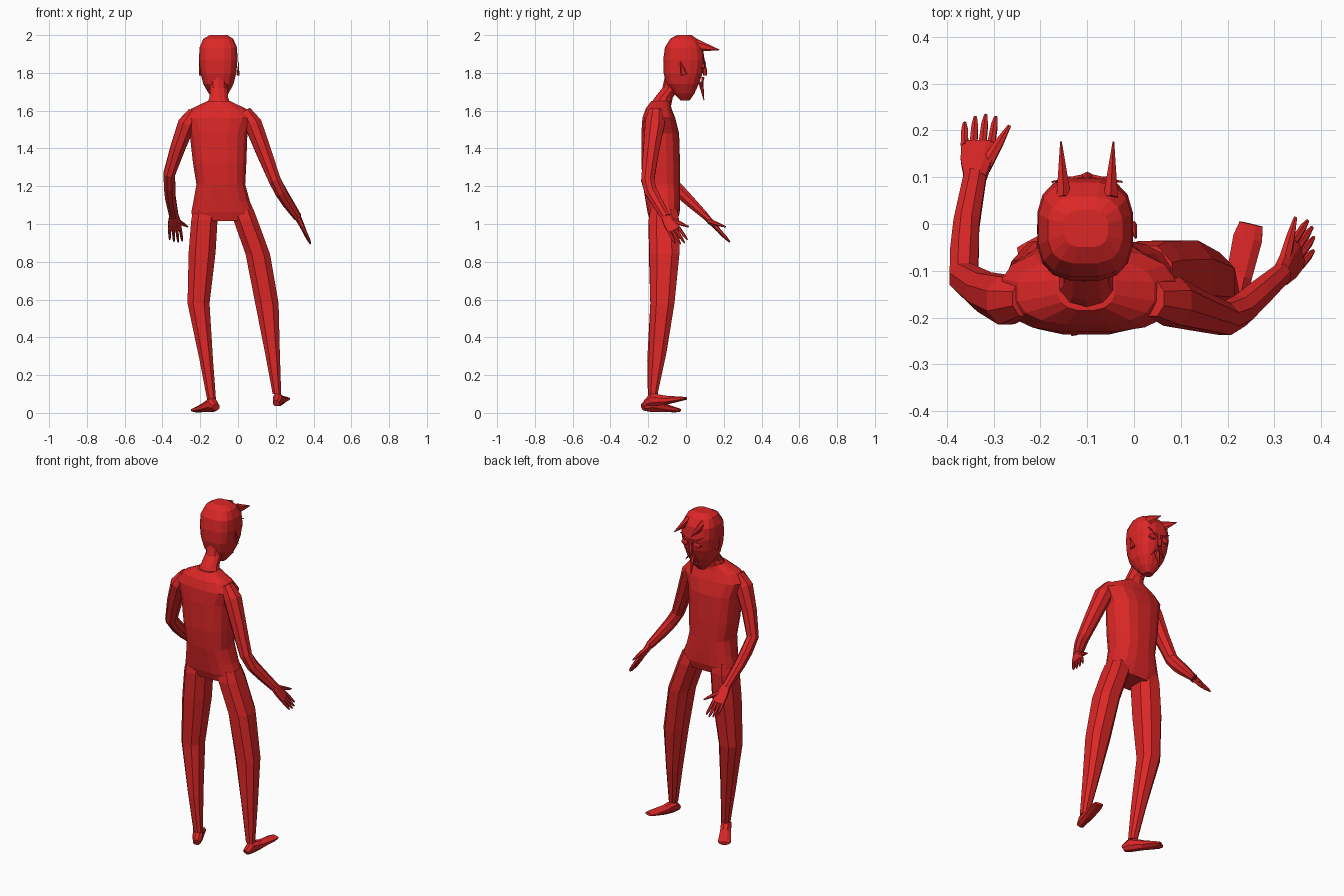
import bpy, bmesh, math
from mathutils import Vector as V

red = bpy.data.materials.new("devil red")
red.diffuse_color = (0.72, 0.02, 0.02, 1)
X, Y, Z = V((1, 0, 0)), V((0, 1, 0)), V((0, 0, 1))


def loft(name, secs, n=8, u=X, t=None, e=1.0):
    """Skin elliptical rings (point, half width along u, half depth); t fixes the ring normal."""
    bm = bmesh.new()
    pts = [V(s[0]) for s in secs]
    rings = []
    for i, (p, (_, a, b)) in enumerate(zip(pts, secs)):
        d = t or (pts[min(i + 1, len(pts) - 1)] - pts[max(i - 1, 0)]).normalized()
        uu = (u - d * u.dot(d)).normalized()
        vv = d.cross(uu)
        ring = []
        for k in range(n):
            g = 2 * math.pi * (k + 0.5) / n
            c, s = math.cos(g), math.sin(g)
            c = math.copysign(abs(c) ** e, c)
            s = math.copysign(abs(s) ** e, s)
            ring.append(bm.verts.new(p + uu * a * c + vv * b * s))
        rings.append(ring)
    for r, q in zip(rings, rings[1:]):
        for k in range(n):
            bm.faces.new((r[k], r[(k + 1) % n], q[(k + 1) % n], q[k]))
    bm.faces.new(rings[0][::-1])
    bm.faces.new(rings[-1])
    bmesh.ops.recalc_face_normals(bm, faces=bm.faces)
    me = bpy.data.meshes.new(name)
    bm.to_mesh(me)
    bm.free()
    me.materials.append(red)
    ob = bpy.data.objects.new(name, me)
    bpy.context.collection.objects.link(ob)
    return ob


def stack(name, rows, n, e):
    """Horizontal sections given as z, x0, x1, y0, y1."""
    loft(name, [(((a + b) / 2, (c + d) / 2, z), (b - a) / 2, (d - c) / 2)
                for z, a, b, c, d in rows], n, X, Z, e)


def spike(name, a, b, w, h, n=6, u=X):
    loft(name, [(a, w, h), (b, 0.002, 0.002)], n, u)


# torso
stack("torso", [
    (1.65, -.165, -.04, -.185, -.085), (1.61, -.25, .045, -.215, -.075),
    (1.56, -.285, .09, -.232, -.055), (1.48, -.258, .052, -.238, -.035),
    (1.32, -.24, .046, -.238, -.03), (1.21, -.222, .04, -.23, -.03),
    (1.12, -.238, .065, -.215, -.03), (1.06, -.25, .09, -.205, -.032),
    (1.015, -.235, .085, -.19, -.045)], 16, .75)

# neck
stack("neck", [(1.79, -.155, -.055, -.11, -.01), (1.72, -.15, -.055, -.125, -.035),
               (1.67, -.153, -.05, -.165, -.07), (1.62, -.175, -.03, -.195, -.08)], 10, 1)

# head
stack("head", [
    (1.655, -.13, -.08, -.03, .02), (1.69, -.155, -.05, -.065, .045),
    (1.74, -.185, -.023, -.105, .068), (1.80, -.2, -.008, -.12, .09),
    (1.87, -.208, -.001, -.122, .1), (1.935, -.205, -.004, -.113, .09),
    (1.98, -.185, -.024, -.085, .06), (2.0, -.15, -.055, -.05, .03)], 16, .7)

# face and horns
for s in (-1, 1):
    x = -.1 + s * .05
    spike("horn", (x, .055, 1.945), (-.1 + s * .056, .176, 1.922), .018, .034)
    x = -.1 + s * .042
    loft("eye", [((x, .08, 1.835), .024, .017), ((x, .097, 1.835), .022, .015),
                 ((x, .101, 1.835), .01, .008)], 8)
    spike("brow", (-.1 + s * .012, .098, 1.85), (-.1 + s * .075, .09, 1.885), .008, .008)
    spike("moustache", (-.1 + s * .005, .09, 1.775), (-.1 + s * .045, .082, 1.725), .008, .008)
    x = -.1 + s * .1
    spike("ear", (x, -.01, 1.79), (x + s * .004, -.03, 1.86), .008, .018)
loft("nose", [((-.1, .095, 1.86), .008, .006), ((-.1, .1, 1.81), .013, .012),
              ((-.1, .1, 1.785), .015, .01)], 6)
spike("goatee", (-.1, .078, 1.755), (-.1, .095, 1.655), .016, .014)

# legs
loft("left_leg", [((-.175, -.117, 1.08), .065, .075), ((-.178, -.117, 1.02), .074, .086),
                  ((-.19, -.118, .85), .076, .084), ((-.209, -.127, .58), .062, .066),
                  ((-.168, -.162, .28), .038, .046), ((-.14, -.178, .07), .025, .025)],
     8, X, Z, .8)
loft("right_leg", [((.02, -.117, 1.08), .065, .075), ((.04, -.117, 1.02), .068, .086),
                   ((.105, -.114, .84), .069, .084), ((.153, -.125, .58), .066, .068),
                   ((.182, -.15, .32), .042, .05), ((.206, -.175, .1), .024, .026)],
     8, X, Z, .8)

# feet
loft("left_foot", [((-.116, -.228, .03), .022, .02), ((-.135, -.19, .045), .03, .042),
                   ((-.175, -.125, .028), .032, .026), ((-.215, -.06, .016), .038, .014),
                   ((-.227, -.038, .014), .028, .01)], 8, V((.87, .5, 0)))
loft("right_foot", [((.203, -.215, .05), .02, .018), ((.21, -.18, .07), .028, .038),
                    ((.225, -.11, .067), .03, .026), ((.243, -.03, .074), .034, .013),
                    ((.25, 0, .077), .027, .008)], 8, V((1, -.22, 0)))

# arms
loft("left_arm", [((-.235, -.16, 1.595), .03, .04), ((-.272, -.163, 1.53), .05, .056),
                  ((-.32, -.145, 1.4), .042, .045), ((-.364, -.115, 1.265), .033, .037),
                  ((-.362, -.06, 1.2), .033, .037), ((-.358, 0, 1.14), .03, .033),
                  ((-.339, .105, 1.04), .026, .02)], 8)
loft("right_arm", [((.04, -.16, 1.6), .03, .04), ((.08, -.165, 1.53), .05, .056),
                   ((.135, -.185, 1.385), .044, .045), ((.195, -.203, 1.23), .035, .037),
                   ((.227, -.185, 1.17), .033, .036), ((.265, -.15, 1.11), .03, .032),
                   ((.317, -.105, 1.035), .022, .026)], 8)


# hands
def hand(side, wrist, knuckle, w, lengths, thumb):
    wrist, knuckle, w = V(wrist), V(knuckle), V(w).normalized()
    d = (knuckle - wrist).normalized()
    loft(side + "_palm", [(wrist - d * .01, .025, .018), (wrist.lerp(knuckle, .45), .036, .015),
                          (knuckle, .038, .011)], 8, w, None, .8)
    for i, length in enumerate(lengths):
        k = i - 1.5
        a = knuckle + w * k * .019 - d * .006
        b = a + d * length + w * k * .003
        loft(side + "_finger", [(a, .0095, .0095), (a.lerp(b, .7), .008, .008),
                                (b, .004, .004)], 6, w)
    a, b = V(thumb[0]), V(thumb[1])
    loft(side + "_thumb", [(a, .016, .014), (a.lerp(b, .6), .0105, .0095), (b, .004, .004)], 6, w)


hand("left", (-.339, .105, 1.04), (-.333, .172, .968), (1, .08, 0), (.075, .09, .094, .085),
     ((-.32, .12, 1.015), (-.266, .21, .985)))
hand("right", (.317, -.105, 1.035), (.35, -.061, .965), (-.26, .87, .42), (.072, .09, .095, .085),
     ((.32, -.085, 1.025), (.345, .014, .985)))
